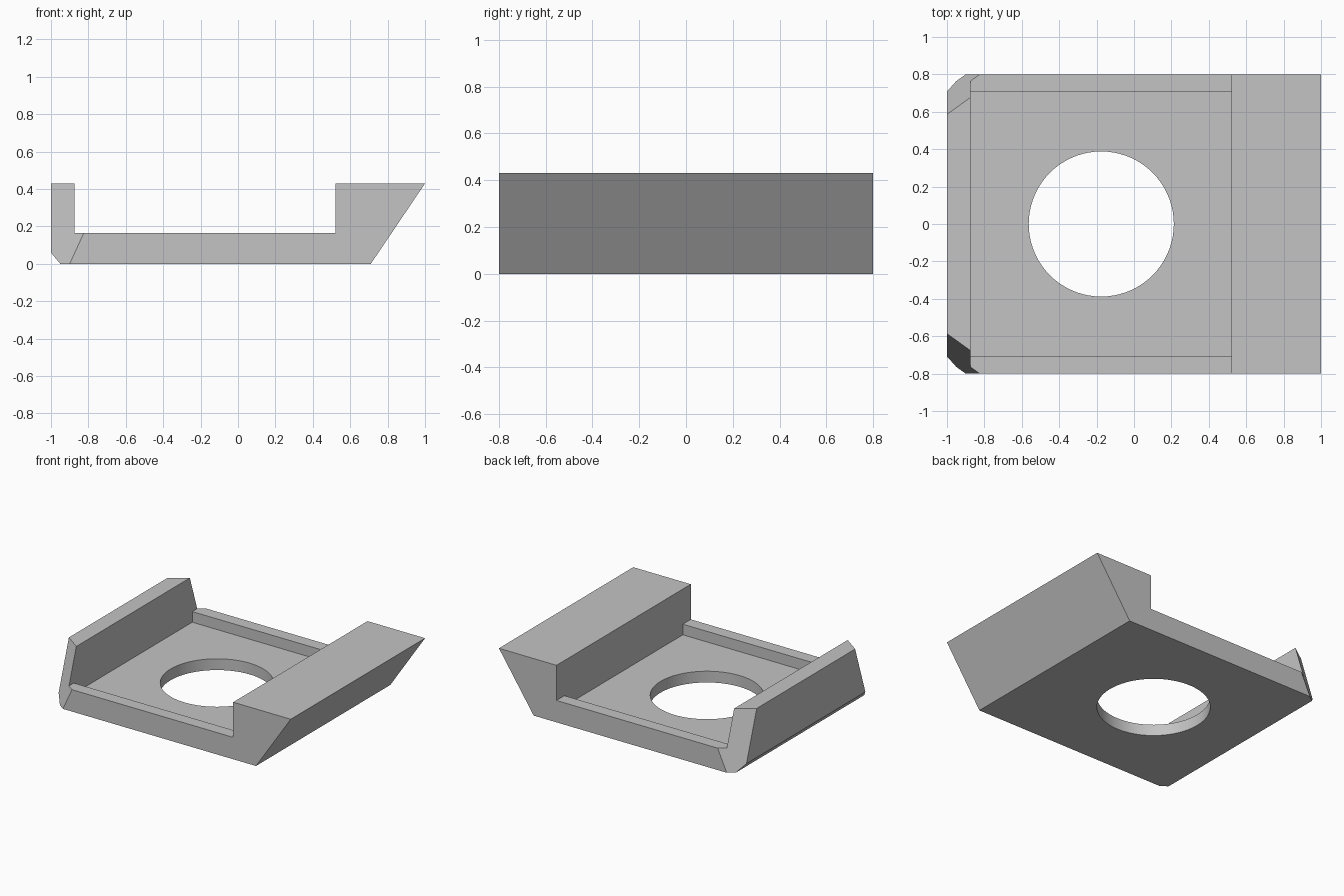
import bpy
import bmesh
from mathutils import Vector

cube = bpy.data.objects.get("Cube")
if cube:
    bpy.data.objects.remove(cube, do_unlink=True)

grey = bpy.data.materials.new("plain_grey")
grey.use_nodes = True
grey.diffuse_color = (0.55, 0.55, 0.55, 1)
grey.node_tree.nodes["Principled BSDF"].inputs["Base Color"].default_value = grey.diffuse_color


def prism(name, outline, offset):
    """Extrude a closed outline of 3D points along an offset."""
    bm = bmesh.new()
    face = bm.faces.new([bm.verts.new(p) for p in outline])
    ext = bmesh.ops.extrude_face_region(bm, geom=[face], use_keep_orig=True)
    moved = [g for g in ext["geom"] if isinstance(g, bmesh.types.BMVert)]
    bmesh.ops.translate(bm, verts=moved, vec=offset)
    bmesh.ops.recalc_face_normals(bm, faces=bm.faces)
    return finish(name, bm)


def finish(name, bm):
    mesh = bpy.data.meshes.new(name)
    bm.to_mesh(mesh)
    bm.free()
    mesh.materials.append(grey)
    obj = bpy.data.objects.new(name, mesh)
    bpy.context.collection.objects.link(obj)
    return obj


# Bracket body: side silhouette with the sloped end, extruded across the width
side = [(-1, 0.43), (-1, 0.06), (-0.95, 0), (0.71, 0), (1, 0.43)]
body = prism("bracket_body", [(x, -0.8, z) for x, z in side], (0, 1.6, 0))

# Slanted cuts on the two corners of the thin flange
bm = bmesh.new()
bm.from_mesh(body.data)
for s in (-1, 1):
    cut = bmesh.ops.bisect_plane(
        bm, geom=bm.verts[:] + bm.edges[:] + bm.faces[:], dist=1e-5,
        plane_co=(-0.9, 0.8 * s, 0), plane_no=Vector((-0.72, s, 0.33)).normalized(),
        clear_outer=True)
    rim = [g for g in cut["geom_cut"] if isinstance(g, bmesh.types.BMEdge)]
    bmesh.ops.edgeloop_fill(bm, edges=rim)
bmesh.ops.recalc_face_normals(bm, faces=bm.faces)
bm.to_mesh(body.data)
bm.free()

# Stepped channel cutter: open above the side rails, deeper between them
half = [(0.705, 0.085), (0.705, 0.165), (1, 0.165), (1, 0.6)]
step = half + [(-y, z) for y, z in reversed(half)]
channel = prism("channel_cutter", [(-0.875, y, z) for y, z in step], (1.395, 0, 0))

# Round hole cutter
bm = bmesh.new()
bmesh.ops.create_cone(bm, cap_ends=True, segments=72, radius1=0.388, radius2=0.388, depth=1)
bmesh.ops.translate(bm, verts=bm.verts, vec=(-0.175, 0, 0))
hole = finish("hole_cutter", bm)

# Cut the channel and hole, then bake the result and drop the cutters
for cutter in (channel, hole):
    cutter.hide_render = True
    mod = body.modifiers.new(cutter.name, "BOOLEAN")
    mod.operation = "DIFFERENCE"
    mod.solver = "EXACT"
    mod.object = cutter
baked = bpy.data.meshes.new_from_object(body.evaluated_get(bpy.context.evaluated_depsgraph_get()))
body.modifiers.clear()
body.data = baked
for cutter in (channel, hole):
    bpy.data.objects.remove(cutter, do_unlink=True)

# Smooth the hole wall only, keeping every edge sharp
bpy.ops.object.select_all(action="DESELECT")
body.select_set(True)
bpy.context.view_layer.objects.active = body
bpy.ops.object.shade_smooth_by_angle(angle=0.4)
